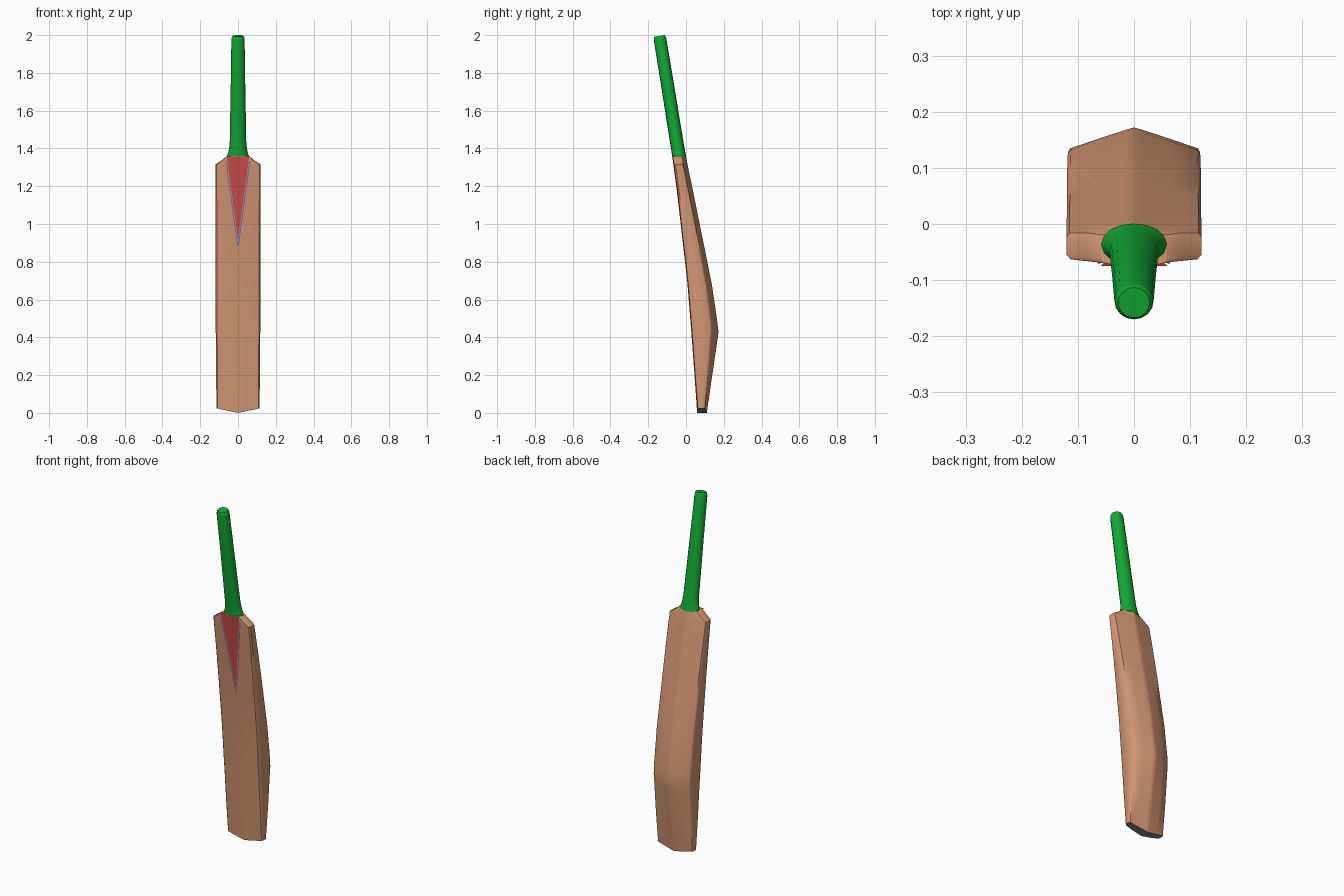
import bpy, math

if "Cube" in bpy.data.objects:
    bpy.data.objects.remove(bpy.data.objects["Cube"])


def material(name, rgb):
    m = bpy.data.materials.new(name)
    m.diffuse_color = (*rgb, 1)
    m.use_nodes = True
    m.node_tree.nodes["Principled BSDF"].inputs["Base Color"].default_value = m.diffuse_color
    return m


WOOD = material("willow_wood", (0.66, 0.31, 0.175))
GREEN = material("green_rubber", (0.006, 0.40, 0.035))
RED = material("red_splice", (0.62, 0.075, 0.075))
BLUE = material("blue_line", (0.14, 0.14, 0.50))
GREY = material("grey_toe", (0.20, 0.23, 0.27))


def make(name, verts, faces, mats, smooth=True):
    me = bpy.data.meshes.new(name)
    me.from_pydata(verts, [], faces)
    me.update()
    ob = bpy.data.objects.new(name, me)
    bpy.context.collection.objects.link(ob)
    for m in mats:
        me.materials.append(m)
    bpy.ops.object.select_all(action='DESELECT')
    ob.select_set(True)
    bpy.context.view_layer.objects.active = ob
    bpy.ops.object.mode_set(mode='EDIT')
    bpy.ops.mesh.select_all(action='SELECT')
    if smooth:
        bpy.ops.mesh.normals_make_consistent(inside=False)
    bpy.ops.object.mode_set(mode='OBJECT')
    if smooth:
        bpy.ops.object.shade_smooth_by_angle(angle=math.radians(42))
    return ob


def bridge(rings, n):
    return [(r * n + i, r * n + (i + 1) % n, (r + 1) * n + (i + 1) % n, (r + 1) * n + i)
            for r in range(rings - 1) for i in range(n)]


# Blade levels: z, half width, front y, side-back y, ridge y, rise of the corners
LEVELS = [
    (0.000, 0.114, 0.059, 0.098, 0.110, 0.024),
    (0.200, 0.116, 0.045, 0.115, 0.139, 0.0),
    (0.390, 0.117, 0.031, 0.130, 0.167, 0.0),
    (0.430, 0.118, 0.028, 0.133, 0.172, 0.0),
    (0.480, 0.118, 0.024, 0.130, 0.166, 0.0),
    (0.680, 0.119, 0.008, 0.104, 0.137, 0.0),
    (0.850, 0.119, -0.011, 0.073, 0.103, 0.0),
    (1.000, 0.119, -0.028, 0.046, 0.072, 0.0),
    (1.180, 0.120, -0.049, 0.010, 0.036, 0.0),
    (1.315, 0.120, -0.067, -0.018, 0.008, 0.0),
    (1.338, 0.085, -0.070, -0.018, 0.004, 0.0),
    (1.360, 0.059, -0.073, -0.022, 0.000, 0.0),
]


def section(z, w, yf, ys, yr, rise):
    half = [(0, yf), (0.6, yf), (0.94, yf + 0.004), (1, yf + 0.012), (1, ys - 0.005),
            (0.96, ys + 0.002), (0.55, ys + 0.47 * (yr - ys)), (0.12, ys + 0.9 * (yr - ys)), (0, yr)]
    loop = half + [(-x, y) for x, y in half[-2:0:-1]]
    return [(x * w, y, z + rise * abs(x)) for x, y in loop]


# Blade with a grey toe
rings = [section(*lv) for lv in LEVELS]
n = len(rings[0])
verts = [v for r in rings for v in r]
faces = bridge(len(rings), n)
top = (len(rings) - 1) * n
faces.append(tuple(range(top, top + n)))
toe = len(faces)
faces += [tuple(range(0, n // 2 + 1)), tuple(range(n // 2, n)) + (0,)]
blade = make("blade", verts, faces, [WOOD, GREY])
for p in blade.data.polygons[toe:]:
    p.material_index = 1

# Handle grip: z, y centre, x radius, y radius, tilt of the ring
GRIP = [(1.355, -0.036, 0.060, 0.037, 0.0), (1.380, -0.040, 0.051, 0.036, 0.05),
        (1.420, -0.047, 0.044, 0.035, 0.16), (1.700, -0.092, 0.039, 0.034, 0.16),
        (1.975, -0.137, 0.035, 0.033, 0.16), (1.989, -0.139, 0.033, 0.031, 0.16),
        (1.996, -0.140, 0.028, 0.027, 0.16)]
S = 16
verts = []
for z, yc, rx, ry, k in GRIP:
    for i in range(S):
        a = 2 * math.pi * i / S
        dy = ry * math.sin(a)
        verts.append((rx * math.cos(a), yc + dy, z + k * dy))
end = (len(GRIP) - 1) * S
make("handle_grip", verts, bridge(len(GRIP), S) + [tuple(range(S)), tuple(range(end, end + S))], [GREEN])


# Painted splice: thin strips that follow the front of the blade
def front_y(z):
    for a, b in zip(LEVELS, LEVELS[1:]):
        if z <= b[0]:
            return a[2] + (b[2] - a[2]) * (z - a[0]) / (b[0] - a[0])
    return LEVELS[-1][2]


def strip(name, z0, z1, left, right, lift, mat):
    zs = [z0] + [lv[0] for lv in LEVELS if z0 < lv[0] < z1] + [z1]
    verts = []
    for z in zs:
        t = (z - z0) / (z1 - z0)
        verts += [(left(t), front_y(z) - lift, z), (right(t), front_y(z) - lift, z)]
    faces = [(2 * i, 2 * i + 1, 2 * i + 3, 2 * i + 2) for i in range(len(zs) - 1)]
    make(name, verts, faces, [mat], smooth=False)


strip("splice_panel", 0.92, 1.358, lambda t: -0.059 * t - 0.0005, lambda t: 0.059 * t + 0.0005, 0.002, RED)
for side, tag in ((-1, "left"), (1, "right")):
    def inner(t, s=side):
        return s * 0.060 * t

    def outer(t, s=side):
        return s * (0.060 * t + 0.005)
    lo, hi = (outer, inner) if side < 0 else (inner, outer)
    strip("splice_line_" + tag, 0.89, 1.33, lo, hi, 0.0012, BLUE)
